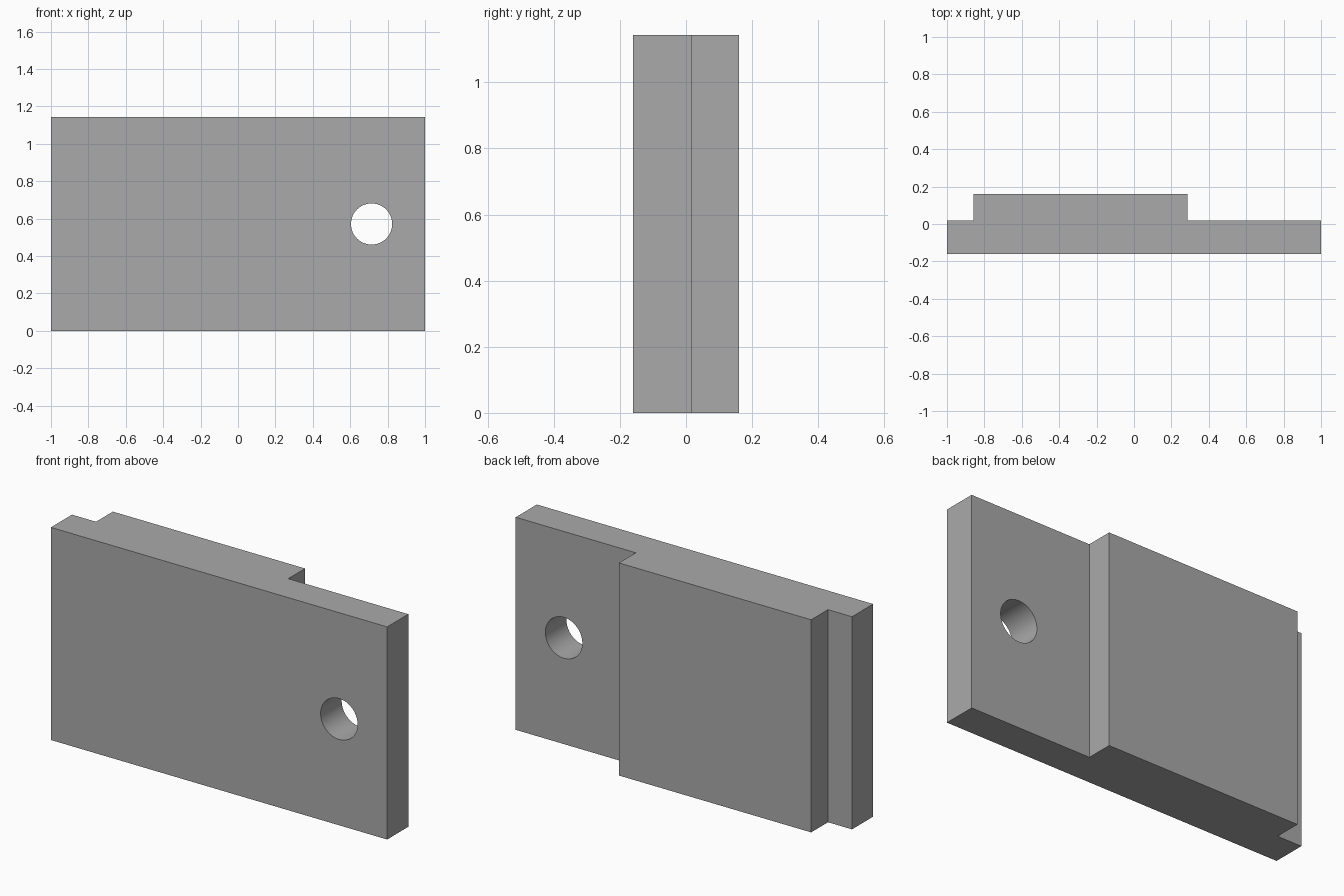
import bpy, bmesh, math
from mathutils import Matrix

cube = bpy.data.objects.get("Cube")
if cube:
    bpy.data.objects.remove(cube, do_unlink=True)

HEIGHT = 1.143
FRONT, STEP, BACK = -0.161, 0.018, 0.161

# Plain grey
grey = bpy.data.materials.new("plain grey")
grey.use_nodes = True
colour = (0.4, 0.4, 0.4, 1)
grey.diffuse_color = colour
grey.node_tree.nodes["Principled BSDF"].inputs["Base Color"].default_value = colour


def make_object(name, bm):
    bmesh.ops.recalc_face_normals(bm, faces=bm.faces)
    mesh = bpy.data.meshes.new(name)
    bm.to_mesh(mesh)
    bm.free()
    mesh.materials.append(grey)
    obj = bpy.data.objects.new(name, mesh)
    bpy.context.collection.objects.link(obj)
    return obj


# Plate with a raised block on its back: one stepped profile, extruded upward
profile = [(-1, FRONT), (1, FRONT), (1, STEP), (0.286, STEP),
           (0.286, BACK), (-0.857, BACK), (-0.857, STEP), (-1, STEP)]
bm = bmesh.new()
base = bm.faces.new([bm.verts.new((x, y, 0)) for x, y in profile])
top = bmesh.ops.extrude_face_region(bm, geom=[base])["geom"]
bmesh.ops.translate(bm, vec=(0, 0, HEIGHT),
                    verts=[v for v in top if isinstance(v, bmesh.types.BMVert)])
plate = make_object("stepped_plate", bm)

# Round through-hole
bm = bmesh.new()
bmesh.ops.create_cone(bm, cap_ends=True, segments=64, radius1=0.11, radius2=0.11, depth=1,
                      matrix=Matrix.Translation((0.714, 0, HEIGHT / 2))
                      @ Matrix.Rotation(math.pi / 2, 4, "X"))
cutter = make_object("hole_cutter", bm)
cutter.hide_render = True

cut = plate.modifiers.new("hole", "BOOLEAN")
cut.operation = "DIFFERENCE"
cut.solver = "EXACT"
cut.object = cutter

# Apply the cut, then smooth only the hole wall
bpy.ops.object.select_all(action="DESELECT")
plate.select_set(True)
bpy.context.view_layer.objects.active = plate
bpy.ops.object.modifier_apply(modifier=cut.name)
bpy.data.objects.remove(cutter, do_unlink=True)
bpy.ops.object.shade_smooth_by_angle(angle=math.radians(30))
